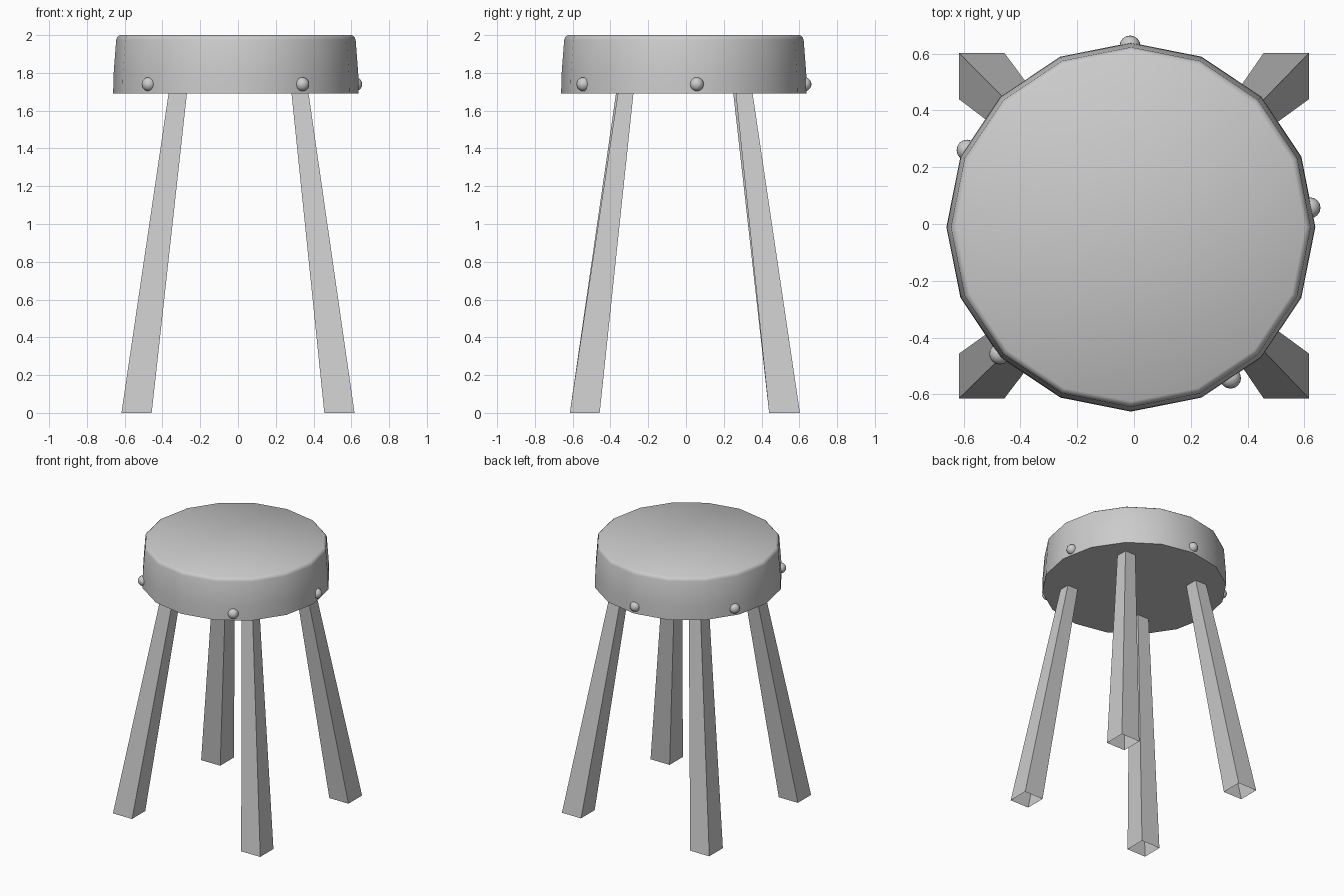
import bpy, bmesh
from math import cos, sin, pi, radians

if "Cube" in bpy.data.objects:
    bpy.data.objects.remove(bpy.data.objects["Cube"])


def mesh_object(name, verts, faces, smooth=None):
    mesh = bpy.data.meshes.new(name)
    mesh.from_pydata(verts, [], faces)
    bm = bmesh.new()
    bm.from_mesh(mesh)
    bmesh.ops.recalc_face_normals(bm, faces=bm.faces)
    bm.to_mesh(mesh)
    bm.free()
    obj = bpy.data.objects.new(name, mesh)
    bpy.context.collection.objects.link(obj)
    if smooth:
        bpy.ops.object.select_all(action='DESELECT')
        obj.select_set(True)
        bpy.context.view_layer.objects.active = obj
        bpy.ops.object.shade_smooth_by_angle(angle=radians(smooth))
    return obj


def loft(name, rings, cap_start=True, cap_end=True, smooth=None):
    """Skin a stack of equal-sized rings."""
    n = len(rings[0])
    verts = [p for ring in rings for p in ring]
    faces = []
    for r in range(len(rings) - 1):
        for i in range(n):
            j = (i + 1) % n
            faces.append((r * n + i, r * n + j, (r + 1) * n + j, (r + 1) * n + i))
    if cap_start:
        faces.append(tuple(range(n))[::-1])
    if cap_end:
        faces.append(tuple(range(len(verts) - n, len(verts))))
    return mesh_object(name, verts, faces, smooth)


# Seat: 16-sided drum, slightly tapered, with a rounded top rim
SIDES, CENTRE = 16, -0.011
profile = [(0.65, 1.69), (0.648, 1.79), (0.634, 1.975), (0.628, 1.99), (0.614, 2.0)]
loft("seat", [[(CENTRE + r * cos(2 * pi * i / SIDES), CENTRE + r * sin(2 * pi * i / SIDES), z)
               for i in range(SIDES)] for r, z in profile], smooth=40)


# Legs: splayed tapered square posts, open at the foot
def leg(name, foot, top):
    def ring(b, z):
        x0, x1, y0, y1 = b
        return [(x0, y0, z), (x1, y0, z), (x1, y1, z), (x0, y1, z)]
    loft(name, [ring(foot, 0), ring(top, 1.695)], cap_start=False)


leg("front_left_leg", (-0.617, -0.457, -0.615, -0.457), (-0.367, -0.27, -0.37, -0.278))
leg("front_right_leg", (0.457, 0.617, -0.615, -0.457), (0.283, 0.373, -0.36, -0.278))
leg("back_left_leg", (-0.617, -0.457, 0.44, 0.603), (-0.367, -0.27, 0.25, 0.352))
leg("back_right_leg", (0.457, 0.617, 0.44, 0.603), (0.283, 0.373, 0.263, 0.352))

# Studs: round nail heads around the lower edge of the seat
studs = [(0.62, 0.057), (-0.014, 0.627), (-0.588, 0.26), (-0.473, -0.458), (0.34, -0.543)]
for i, (x, y) in enumerate(studs):
    bpy.ops.mesh.primitive_uv_sphere_add(segments=16, ring_count=10, radius=0.037,
                                         location=(x, y, 1.74))
    bpy.context.object.name = f"stud_{i + 1}"
    bpy.ops.object.shade_smooth()
